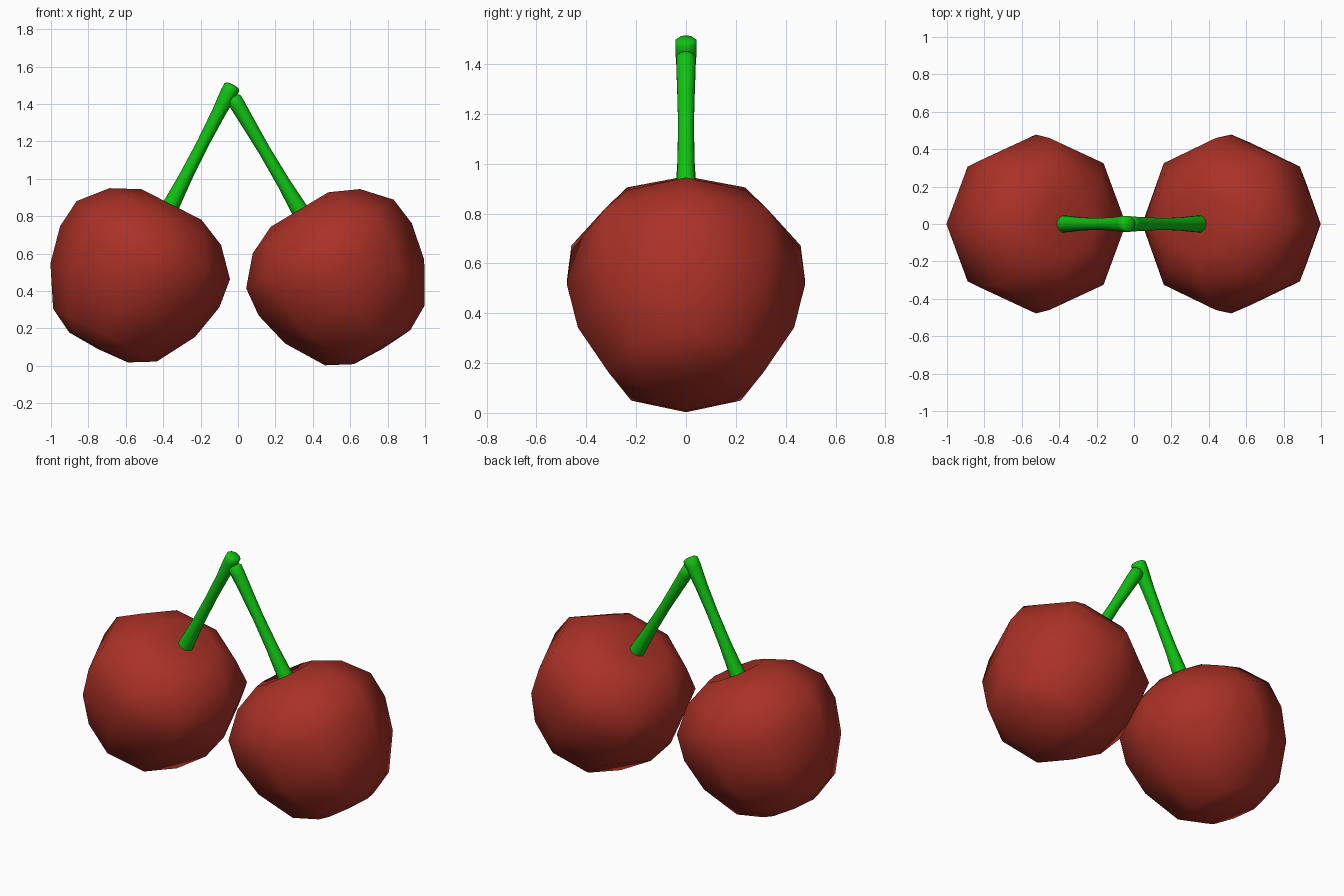
import bpy, bmesh, math
from mathutils import Matrix

cube = bpy.data.objects.get("Cube")
if cube:
    bpy.data.objects.remove(cube, do_unlink=True)


def material(name, color):
    mat = bpy.data.materials.new(name)
    mat.use_nodes = True
    mat.diffuse_color = color
    mat.node_tree.nodes["Principled BSDF"].inputs["Base Color"].default_value = color
    return mat


def lathe(name, profile, sides, origin, tilt, mat, sharp=180):
    """Turn (radius, height) points around an axis leaning in the xz plane."""
    bm = bmesh.new()
    verts = [bm.verts.new((r, 0, h)) for r, h in profile]
    edges = [bm.edges.new(pair) for pair in zip(verts, verts[1:])]
    bmesh.ops.spin(bm, geom=verts + edges, cent=(0, 0, 0), axis=(0, 0, 1),
                   angle=math.tau, steps=sides, use_merge=False)
    bmesh.ops.remove_doubles(bm, verts=bm.verts, dist=0.0005)
    bmesh.ops.recalc_face_normals(bm, faces=bm.faces)
    x, z = origin
    bm.transform(Matrix.Translation((x, 0, z)) @ Matrix.Rotation(math.radians(tilt), 4, 'Y'))
    mesh = bpy.data.meshes.new(name)
    bm.to_mesh(mesh)
    bm.free()
    mesh.materials.append(mat)
    obj = bpy.data.objects.new(name, mesh)
    bpy.context.collection.objects.link(obj)
    bpy.ops.object.select_all(action='DESELECT')
    obj.select_set(True)
    bpy.context.view_layer.objects.active = obj
    bpy.ops.object.shade_smooth_by_angle(angle=math.radians(sharp))
    return obj


red = material("cherry red", (0.40, 0.031, 0.020, 1))
green = material("stem green", (0.005, 0.54, 0.006, 1))

# Fruit: eight-sided, dimpled at the top, narrowing to the bottom
fruit = [(0, -0.494), (0.176, -0.485), (0.311, -0.411), (0.434, -0.201), (0.478, 0),
         (0.46, 0.159), (0.335, 0.30), (0.18, 0.373), (0, 0.325)]
lathe("right_cherry", fruit, 8, (-0.525, 0.53), 27, red)
lathe("left_cherry", fruit, 8, (0.52, 0.515), -31, red)


# Stems: thin in the middle, flared at both ends
def stem(length, tip):
    return [(0, 0), (0.047, 0), (0.045, 0.06), (0.036, 0.22), (0.033, 0.42),
            (0.037, length - 0.17), (tip, length - 0.05), (tip, length - 0.01),
            (tip * 0.75, length), (0, length + 0.005)]


lathe("right_stem", stem(0.77, 0.045), 10, (-0.38, 0.815), 27.2, green, 50)
lathe("left_stem", stem(0.75, 0.041), 10, (0.355, 0.79), -30.6, green, 50)
